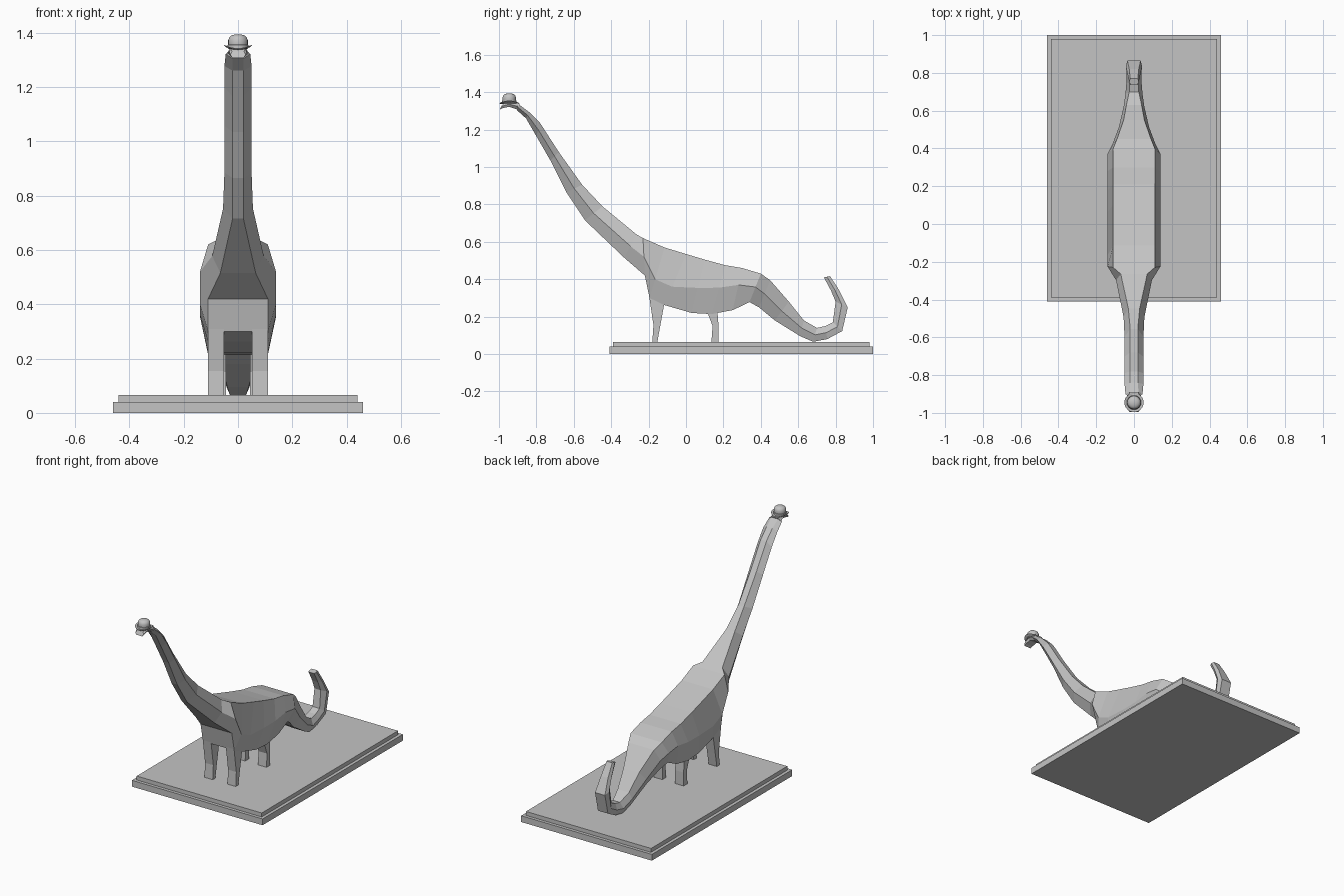
import bpy, bmesh, math

grey = bpy.data.materials.new("stone grey")
grey.diffuse_color = (0.55, 0.55, 0.55, 1)


def finish(name, bm):
    bmesh.ops.recalc_face_normals(bm, faces=bm.faces)
    me = bpy.data.meshes.new(name)
    bm.to_mesh(me)
    bm.free()
    ob = bpy.data.objects.new(name, me)
    bpy.context.collection.objects.link(ob)
    me.materials.append(grey)
    return ob


def box(name, x0, x1, y0, y1, z0, z1):
    bm = bmesh.new()
    bmesh.ops.create_cube(bm, size=1)
    for v in bm.verts:
        v.co = ((x0 + x1) / 2 + v.co.x * (x1 - x0),
                (y0 + y1) / 2 + v.co.y * (y1 - y0),
                (z0 + z1) / 2 + v.co.z * (z1 - z0))
    return finish(name, bm)


def loft(name, stations):
    """Six-sided sections: top y, z, half width; bottom y, z, half width; side half width, side position."""
    bm = bmesh.new()
    rings = []
    for ty, tz, tw, by, bz, bw, mw, f in stations:
        my, mz = ty + (by - ty) * f, tz + (bz - tz) * f
        pts = [(-tw, ty, tz), (tw, ty, tz), (mw, my, mz),
               (bw, by, bz), (-bw, by, bz), (-mw, my, mz)]
        rings.append([bm.verts.new(p) for p in pts])
    for a, b in zip(rings, rings[1:]):
        for i in range(6):
            j = (i + 1) % 6
            bm.faces.new((a[i], a[j], b[j], b[i]))
    bm.faces.new(rings[0])
    bm.faces.new(rings[-1])
    return finish(name, bm)


def leg(name, profile, x0, x1):
    bm = bmesh.new()
    face = bm.faces.new([bm.verts.new((x0, y, z)) for y, z in profile])
    ext = bmesh.ops.extrude_face_region(bm, geom=[face])
    for v in ext["geom"]:
        if isinstance(v, bmesh.types.BMVert):
            v.co.x = x1
    return finish(name, bm)


def lathe(name, profile, cy, z0, curl=0.0, n=24):
    """Spin (radius, height) points; curl lifts the left and right sides."""
    bm = bmesh.new()
    rings = []
    for r, h in profile:
        ring = []
        for i in range(n):
            a = 2 * math.pi * i / n
            x = r * math.cos(a)
            ring.append(bm.verts.new((x, cy + r * math.sin(a), z0 + h + curl * (x / 0.05) ** 2)))
        rings.append(ring)
    for a, b in zip(rings, rings[1:]):
        for i in range(n):
            j = (i + 1) % n
            bm.faces.new((a[i], a[j], b[j], b[i]))
    bm.faces.new(rings[0])
    bm.faces.new(rings[-1])
    ob = finish(name, bm)
    bpy.ops.object.select_all(action='DESELECT')
    ob.select_set(True)
    bpy.context.view_layer.objects.active = ob
    bpy.ops.object.shade_smooth_by_angle(angle=math.radians(35))
    return ob


# Stepped plinth
box("plinth_lower", -0.46, 0.46, -0.41, 1.0, 0, 0.04)
box("plinth_upper", -0.44, 0.44, -0.39, 0.98, 0.04, 0.065)

# Neck, trunk and tail as one continuous body
neck = [
    (-0.90, 1.34, .025, -0.905, 1.305, .02, .045, .5),
    (-0.84, 1.295, .02, -0.855, 1.26, .02, .05, .5),
    (-0.78, 1.235, .02, -0.80, 1.165, .02, .05, .5),
    (-0.68, 1.08, .02, -0.725, 1.035, .02, .05, .5),
    (-0.555, 0.905, .02, -0.64, 0.865, .02, .05, .5),
    (-0.447, 0.79, .03, -0.54, 0.715, .02, .055, .5),
    (-0.265, 0.64, .07, -0.33, 0.515, .065, .095, .5),
]
trunk = [
    (-0.23, .62, .11, -0.22, .42, .11, .14, .5),
    (-0.115, .57, .11, -0.195, .30, .11, .14, .63),
    (0.0, .535, .11, -0.115, .262, .11, .14, .64),
    (0.10, .505, .11, 0.03, .22, .11, .14, .53),
    (0.21, .475, .11, 0.137, .214, .11, .14, .46),
    (0.30, .46, .11, 0.25, .235, .11, .14, .40),
    (0.40, .43, .11, 0.34, .278, .11, .14, .47),
]
tail = [
    (0.45, .395, .09, 0.39, .25, .09, .115, .5),
    (0.55, .28, .055, 0.475, .18, .055, .08, .5),
    (0.63, .18, .04, 0.61, .096, .04, .055, .5),
    (0.70, .14, .025, 0.68, .066, .03, .045, .5),
    (0.745, .15, .025, 0.755, .08, .03, .04, .5),
    (0.785, .17, .025, 0.835, .123, .035, .04, .5),
    (0.80, .28, .022, 0.865, .25, .035, .043, .5),
    (0.775, .34, .02, 0.82, .34, .025, .035, .5),
    (0.737, .41, .02, 0.77, .417, .02, .025, .5),
]
loft("body", neck + trunk + tail)

# Head with a drooping snout
loft("head", [
    (-0.89, 1.34, .025, -0.90, 1.307, .02, .04, .5),
    (-0.945, 1.35, .025, -0.945, 1.322, .025, .033, .5),
    (-0.975, 1.34, .025, -0.98, 1.315, .025, .032, .5),
    (-0.985, 1.33, .022, -0.995, 1.308, .022, .028, .5),
])

# Four legs
front = [(-0.197, .31), (-0.174, .155), (-0.18, .065), (-0.153, .065), (-0.137, .155), (-0.115, .275)]
rear = [(0.112, .23), (0.142, .15), (0.136, .065), (0.174, .065), (0.174, .15), (0.168, .23)]
for side, s in (("left", -1), ("right", 1)):
    leg("front_leg_" + side, front, s * 0.052, s * 0.11)
    leg("rear_leg_" + side, rear, s * 0.045, s * 0.105)

# Round hat: curled brim, band and domed crown
lathe("hat_brim", [(.034, .0), (.046, .0), (.051, .003), (.051, .006), (.046, .005), (.034, .005)],
      -0.945, 1.337, curl=0.012)
lathe("hat_band", [(.036, .0), (.038, .002), (.038, .014), (.036, .016)], -0.945, 1.341)
lathe("hat_crown", [(.034, .0), (.036, .018), (.036, .032), (.032, .043), (.024, .050), (.012, .053), (.003, .054)],
      -0.945, 1.34)
